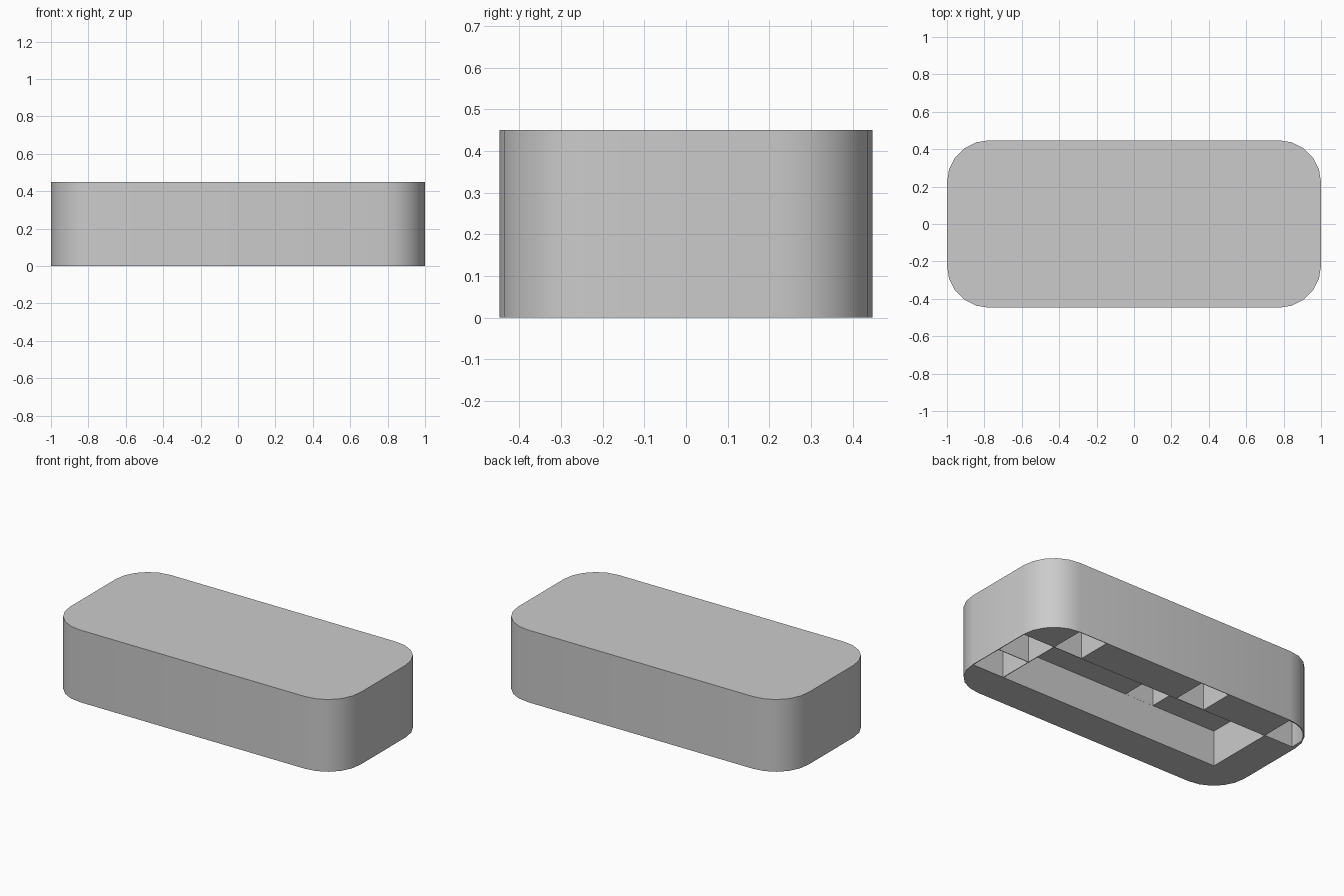
import bpy, bmesh
from math import sin, cos, radians

if "Cube" in bpy.data.objects:
    bpy.data.objects.remove(bpy.data.objects["Cube"], do_unlink=True)

HEIGHT = 0.45      # overall height
MID = 0.225        # ceiling of the lower pockets
CX, CY = 0.775, 0.2225   # centres of the corner rounding
R = 0.225          # corner radius
T = 0.002          # half thickness of the thin partitions
SKIN = 0.004       # outer wall left around the pockets

grey = bpy.data.materials.new("plain_grey")
grey.use_nodes = True
grey.diffuse_color = (0.6, 0.6, 0.6, 1)
grey.node_tree.nodes["Principled BSDF"].inputs["Base Color"].default_value = (0.6, 0.6, 0.6, 1)


def arc(cx, cy, r, start, end, steps=5):
    angles = [radians(start + (end - start) * i / steps) for i in range(steps + 1)]
    return [(cx + r * cos(a), cy + r * sin(a)) for a in angles]


def prism(name, outline, z0, z1):
    """Extrude a flat outline between two heights."""
    bm = bmesh.new()
    base = bm.faces.new([bm.verts.new((x, y, z0)) for x, y in outline])
    top = bmesh.ops.extrude_face_region(bm, geom=[base])["geom"]
    verts = [g for g in top if isinstance(g, bmesh.types.BMVert)]
    bmesh.ops.translate(bm, verts=verts, vec=(0, 0, z1 - z0))
    bmesh.ops.recalc_face_normals(bm, faces=bm.faces)
    mesh = bpy.data.meshes.new(name)
    bm.to_mesh(mesh)
    bm.free()
    mesh.materials.append(grey)
    obj = bpy.data.objects.new(name, mesh)
    bpy.context.collection.objects.link(obj)
    return obj


def rect(x0, x1, y0, y1):
    return [(x0, y0), (x1, y0), (x1, y1), (x0, y1)]


# Rounded block
outline = []
for sx, sy, start in ((1, 1, 0), (-1, 1, 90), (-1, -1, 180), (1, -1, 270)):
    outline += arc(sx * CX, sy * CY, R, start, start + 90)
body = prism("rounded_block", outline, 0, HEIGHT)

# Pockets opening underneath: outline, bottom, top
LOW = -0.05
back = CY + R - SKIN
end = CX + R - SKIN
pockets = [
    (rect(-CX, CX - T, -CY, CY - T), LOW, MID),                # central pocket
    (rect(-0.325, -0.125, -CY + 0.0005, CY - T - 0.0005), 0.1, HEIGHT - SKIN),  # slot above it
    (rect(0.575, CX, CY + T, back), LOW, MID),                 # back cells
    (rect(-0.325, -0.125, CY + T, back), LOW, MID),
    (rect(CX + T, end, T, CY), LOW, MID),                      # end cells
    (rect(CX + T, end, -CY, -T), LOW, MID),
    ([(-0.975, CY + T), (-CX, CY + T)]                         # corner cell
     + arc(-CX, CY, R - 2 * SKIN, 90, 157), LOW, MID),
]
bpy.context.view_layer.objects.active = body
for shape, z0, z1 in pockets:
    cutter = prism("pocket_cutter", shape, z0, z1)
    cutter.hide_render = True
    mod = body.modifiers.new("pocket", "BOOLEAN")
    mod.operation, mod.solver, mod.object = "DIFFERENCE", "EXACT", cutter
    bpy.ops.object.modifier_apply(modifier=mod.name)
    bpy.data.objects.remove(cutter, do_unlink=True)

# Smooth rounded corners, crisp rims
bpy.ops.object.select_all(action="DESELECT")
body.select_set(True)
bpy.ops.object.shade_smooth_by_angle(angle=radians(30))
